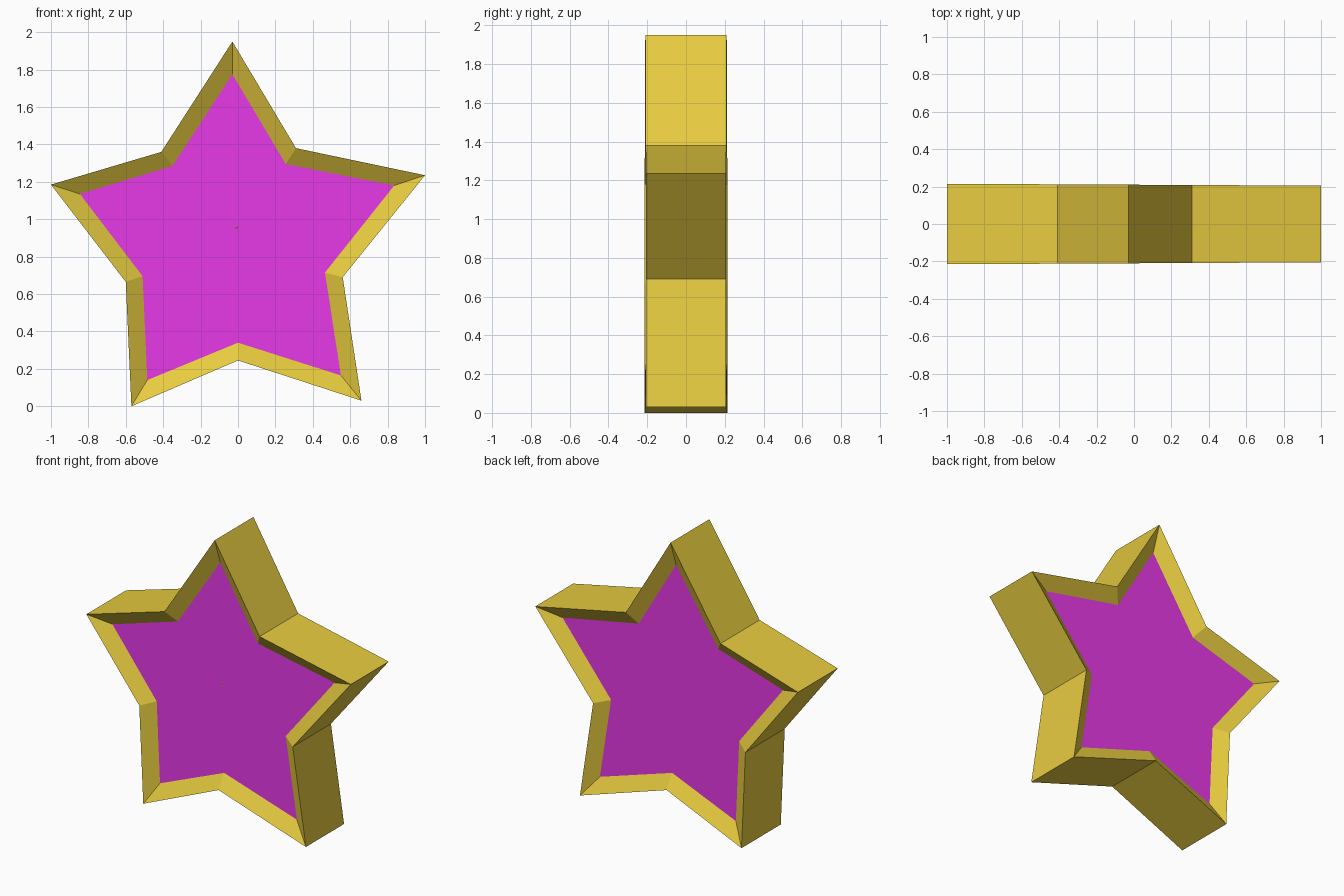
import bpy, bmesh

if "Cube" in bpy.data.objects:
    bpy.data.objects.remove(bpy.data.objects["Cube"])

# star outlines (x, z), starting from the top tip
OUTER = [(-.03, 1.95), (.31, 1.38), (1, 1.235), (.56, .69), (.66, .03),
         (0, .245), (-.57, 0), (-.6, .665), (-1, 1.185), (-.41, 1.36)]
INNER = [(-.03, 1.775), (.255, 1.295), (.835, 1.18), (.465, .715), (.55, .165),
         (0, .34), (-.485, .14), (-.51, .695), (-.845, 1.135), (-.35, 1.285)]


def material(name, color):
    m = bpy.data.materials.new(name)
    m.diffuse_color = color
    m.use_nodes = True
    m.node_tree.nodes["Principled BSDF"].inputs["Base Color"].default_value = m.diffuse_color
    return m


def finish(name, bm, mat):
    bmesh.ops.recalc_face_normals(bm, faces=bm.faces)
    me = bpy.data.meshes.new(name)
    bm.to_mesh(me)
    bm.free()
    me.materials.append(mat)
    ob = bpy.data.objects.new(name, me)
    bpy.context.collection.objects.link(ob)
    return ob


def ring(bm, pts, side, depth):
    # the body is slightly thicker towards the left
    return [bm.verts.new((x, side * (depth - .005 * x), z)) for x, z in pts]


def bridge(bm, a, b):
    n = len(a)
    for i in range(n):
        j = (i + 1) % n
        bm.faces.new((a[i], a[j], b[j], b[i]))


gold = material("gold", (.8, .6, .05, 1))
magenta = material("magenta", (.8, .04, .8, 1))

# frame: outer walls with rims sloping in to the panels on both sides
bm = bmesh.new()
loops = [ring(bm, OUTER, -1, .21), ring(bm, OUTER, 1, .21),
         ring(bm, INNER, 1, .15), ring(bm, INNER, -1, .15)]
for k in range(4):
    bridge(bm, loops[k], loops[(k + 1) % 4])
finish("star_frame", bm, gold)

# recessed star panel, front and back
bm = bmesh.new()
front, back = ring(bm, INNER, -1, .15), ring(bm, INNER, 1, .15)
bridge(bm, front, back)
bm.faces.new(front)
bm.faces.new(back)
finish("star_panel", bm, magenta)

# tiny point showing at the centre of the front panel
bpy.ops.mesh.primitive_uv_sphere_add(segments=8, ring_count=4, radius=.009,
                                     location=(-.01, -.145, .955))
dot = bpy.context.object
dot.name = "centre_point"
dot.data.materials.append(gold)
